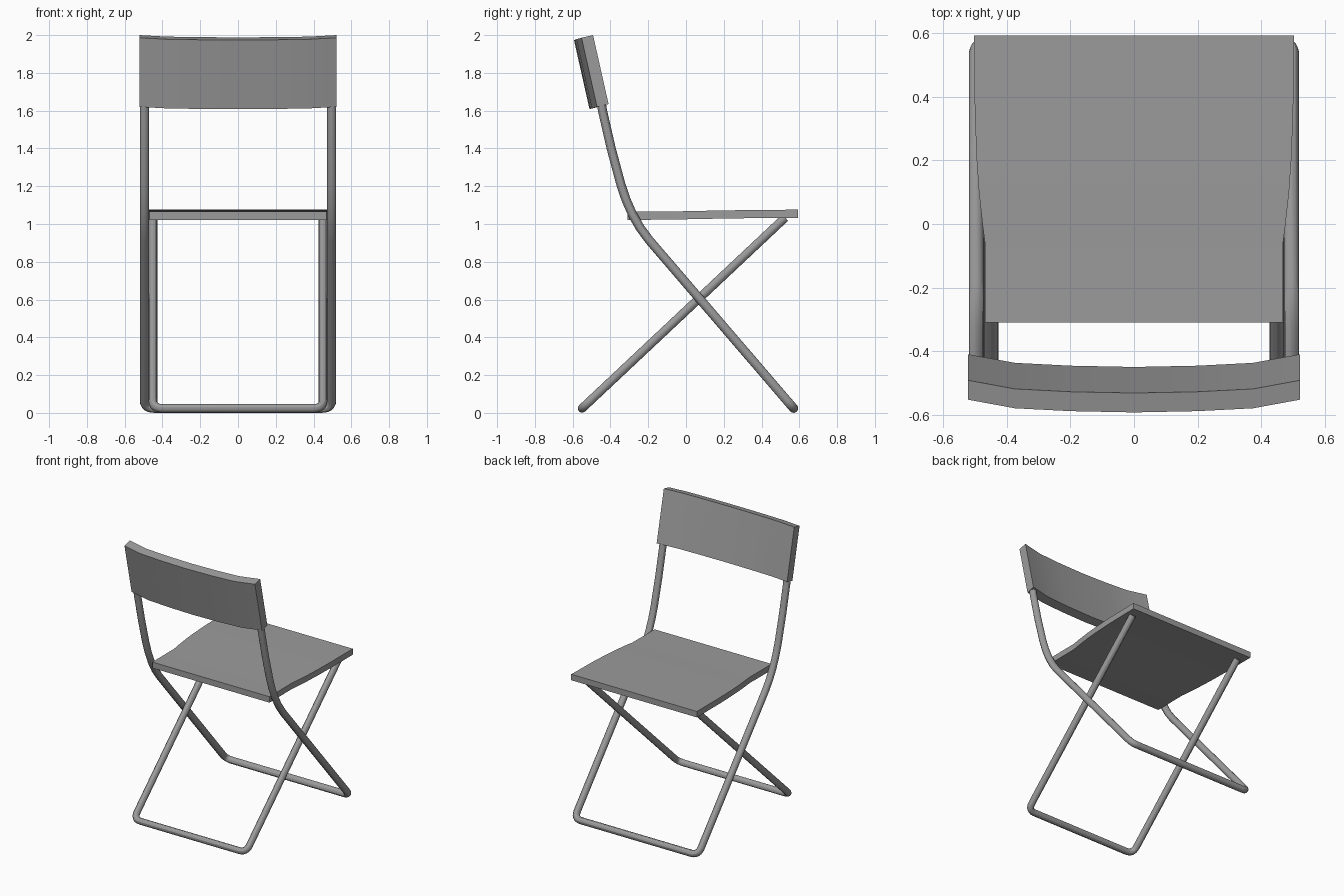
import bpy, bmesh
from mathutils import Vector

if "Cube" in bpy.data.objects:
    bpy.data.objects.remove(bpy.data.objects["Cube"])

# Dark grey finish shared by every part
grey = bpy.data.materials.new("dark_grey")
grey.diffuse_color = (0.33, 0.33, 0.33, 1)
grey.use_nodes = True
grey.node_tree.nodes["Principled BSDF"].inputs["Base Color"].default_value = grey.diffuse_color


def finish(ob):
    bpy.ops.object.select_all(action='DESELECT')
    ob.select_set(True)
    bpy.context.view_layer.objects.active = ob
    if ob.type == 'CURVE':
        bpy.ops.object.convert(target='MESH')
    bpy.ops.object.shade_smooth_by_angle()
    bpy.context.object.data.materials.append(grey)


def tube_frame(name, x, side, radius, corner=0.055):
    """U-shaped tube: side profile (y, z) at +x, floor bar, mirrored profile."""
    right = [Vector((x, y, z)) for y, z in side]
    foot, prev = right.pop(), right[-1]
    a = foot + (prev - foot).normalized() * corner
    b = foot - Vector((corner, 0, 0))
    for i in range(7):                      # rounded floor corner
        t = i / 6
        right.append(a * (1 - t) ** 2 + foot * 2 * t * (1 - t) + b * t * t)
    pts = right + [Vector((-p.x, p.y, p.z)) for p in reversed(right)]
    cu = bpy.data.curves.new(name, 'CURVE')
    cu.dimensions = '3D'
    cu.bevel_depth = radius
    cu.bevel_resolution = 4
    cu.use_fill_caps = True
    sp = cu.splines.new('POLY')
    sp.points.add(len(pts) - 1)
    for p, co in zip(sp.points, pts):
        p.co = (*co, 1)
    ob = bpy.data.objects.new(name, cu)
    bpy.context.collection.objects.link(ob)
    finish(ob)


def loft(name, rings):
    """Slab skinned over successive four-point rings."""
    bm = bmesh.new()
    rows = [[bm.verts.new(p) for p in r] for r in rings]
    for r, s in zip(rows, rows[1:]):
        for i in range(4):
            j = (i + 1) % 4
            bm.faces.new((r[i], r[j], s[j], s[i]))
    bm.faces.new(rows[0])
    bm.faces.new(rows[-1])
    bmesh.ops.recalc_face_normals(bm, faces=bm.faces)
    me = bpy.data.meshes.new(name)
    bm.to_mesh(me)
    bm.free()
    ob = bpy.data.objects.new(name, me)
    bpy.context.collection.objects.link(ob)
    finish(ob)


# Outer frame: bent uprights running down to the +y floor bar
tube_frame("back_frame", 0.496,
           [(-0.448, 1.64), (-0.442, 1.6), (-0.396, 1.4), (-0.345, 1.21),
            (-0.318, 1.13), (-0.283, 1.05), (-0.243, 0.98), (-0.195, 0.915),
            (0.57, 0.024)], 0.024)

# Inner frame: straight crossing legs under the seat
tube_frame("seat_frame", 0.45, [(0.525, 1.034), (-0.55, 0.024)], 0.023)

# Seat: narrower between the uprights, flaring towards +y
stations = [(-0.31, 0.469, 1.022), (-0.06, 0.469, 1.023), (0.0, 0.477, 1.025),
            (0.1, 0.488, 1.027), (0.2, 0.495, 1.029), (0.35, 0.501, 1.031),
            (0.594, 0.503, 1.033)]
loft("seat", [[(-w, y, z), (w, y, z), (w, y, z + 0.043), (-w, y, z + 0.043)]
              for y, w, z in stations])

# Backrest: tilted slab bowed towards -y
half = [(0.522, 0.0), (0.375, 0.027), (0.2, 0.036)]
bow = [(-x, d) for x, d in half] + [(0, 0.04)] + half[::-1]
section = [(-0.553, 1.986), (-0.492, 2.0), (-0.41, 1.635), (-0.471, 1.62)]
loft("backrest", [[(x, y - d, z - d * 0.3) for y, z in section] for x, d in bow])
